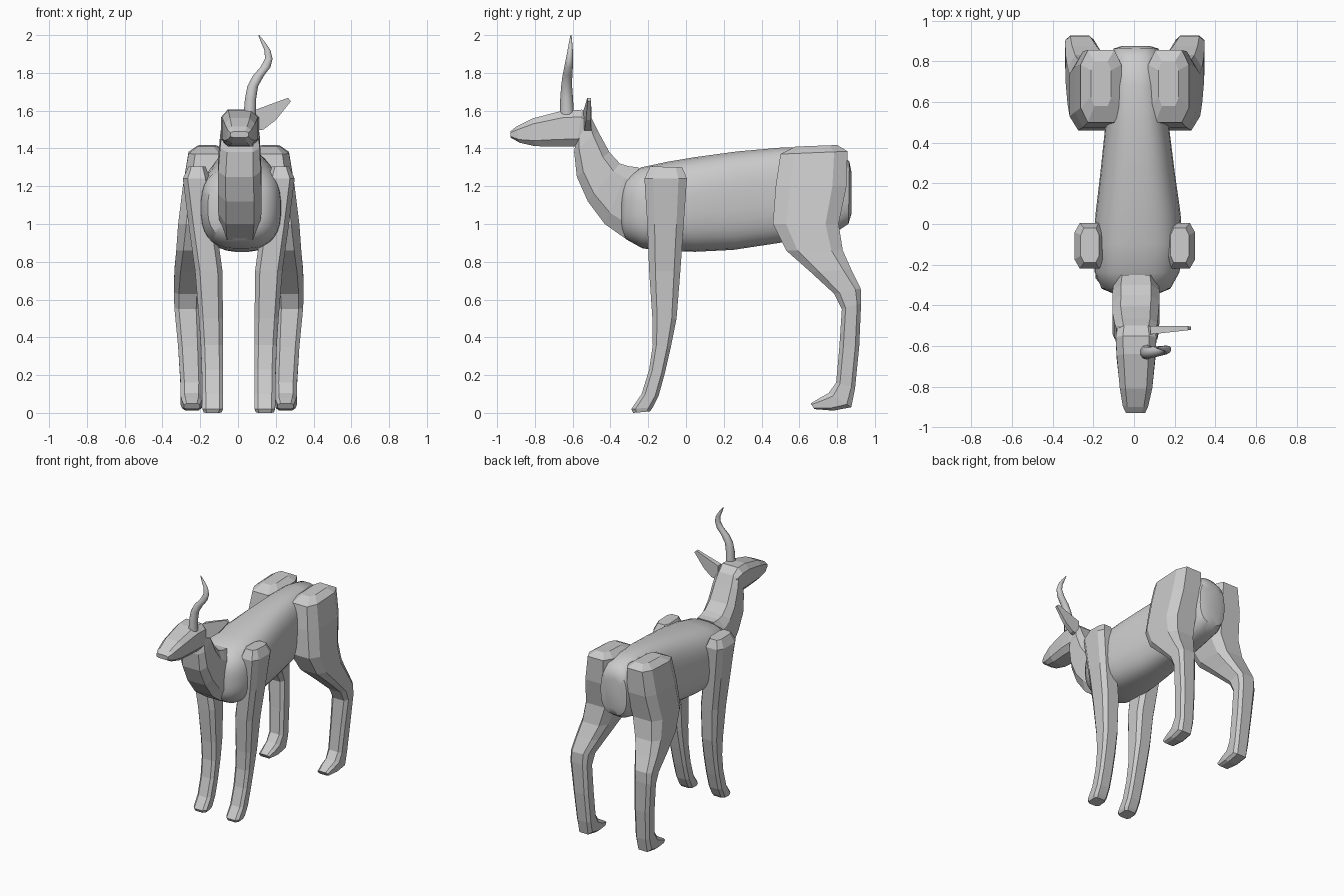
import bpy, bmesh, math

grey = bpy.data.materials.new("plain grey")
grey.diffuse_color = (0.6, 0.6, 0.6, 1)

# Cross-sections in unit coordinates
CHAMFER = [(1, .6), (.65, 1), (-.65, 1), (-1, .6), (-1, -.6), (-.65, -1), (.65, -1), (1, -.6)]


def rounded(n, power):
    pts = []
    for i in range(n):
        a = 2 * math.pi * (i + .5) / n
        c, s = math.cos(a), math.sin(a)
        pts.append((math.copysign(abs(c) ** (2 / power), c),
                    math.copysign(abs(s) ** (2 / power), s)))
    return pts


def finish(name, bm, smooth=None):
    bmesh.ops.recalc_face_normals(bm, faces=bm.faces)
    me = bpy.data.meshes.new(name)
    bm.to_mesh(me)
    bm.free()
    me.materials.append(grey)
    ob = bpy.data.objects.new(name, me)
    bpy.context.collection.objects.link(ob)
    if smooth:
        bpy.ops.object.select_all(action='DESELECT')
        ob.select_set(True)
        bpy.context.view_layer.objects.active = ob
        bpy.ops.object.shade_smooth_by_angle(angle=math.radians(smooth))
    return ob


def loft(name, rings, section=CHAMFER, smooth=None, mirror=False):
    """Each ring: x0, x1, then the two (y, z) points it spans in side view."""
    bm = bmesh.new()
    loops = []
    for x0, x1, ya, za, yb, zb in rings:
        loop = []
        for u, v in section:
            x = (x0 + x1) / 2 + u * (x1 - x0) / 2
            if mirror:
                x = 0.008 - x
            loop.append(bm.verts.new((x, (ya + yb) / 2 + v * (ya - yb) / 2,
                                      (za + zb) / 2 + v * (za - zb) / 2)))
        loops.append(loop)
    n = len(section)
    for a, b in zip(loops, loops[1:]):
        for i in range(n):
            j = (i + 1) % n
            bm.faces.new((a[i], a[j], b[j], b[i]))
    bm.faces.new(loops[0])
    bm.faces.new(loops[-1])
    return finish(name, bm, smooth)


# Body
loft("body", [
    (-.10, .12, -.34, 1.20, -.345, .97),
    (-.16, .18, -.315, 1.25, -.32, .92),
    (-.195, .225, -.24, 1.30, -.23, .87),
    (-.20, .24, -.10, 1.33, -.10, .855),
    (-.19, .23, .05, 1.355, .05, .852),
    (-.165, .20, .27, 1.385, .25, .862),
    (-.14, .17, .50, 1.405, .50, .90),
    (-.13, .15, .68, 1.405, .66, .93),
    (-.12, .14, .82, 1.38, .80, .96),
    (-.10, .12, .865, 1.33, .86, 1.0),
    (-.06, .08, .875, 1.28, .875, 1.05)], rounded(32, 2.7), 40)

# Neck
loft("neck", [
    (-.085, .105, -.58, 1.47, -.50, 1.56),
    (-.095, .115, -.592, 1.38, -.465, 1.49),
    (-.105, .12, -.578, 1.25, -.405, 1.38),
    (-.105, .125, -.52, 1.12, -.35, 1.32),
    (-.105, .125, -.43, 1.0, -.30, 1.305),
    (-.095, .115, -.31, .915, -.25, 1.30)])

# Head
loft("head", [
    (-.08, .10, -.50, 1.56, -.52, 1.45),
    (-.09, .11, -.55, 1.605, -.58, 1.41),
    (-.085, .105, -.64, 1.603, -.67, 1.41),
    (-.07, .09, -.81, 1.56, -.80, 1.412),
    (-.055, .07, -.90, 1.515, -.88, 1.43),
    (-.04, .055, -.93, 1.49, -.928, 1.457)])

# Legs, right and left
front = [
    (.18, .27, -.19, 1.305, -.02, 1.30),
    (.155, .30, -.22, 1.24, .005, 1.24),
    (.125, .27, -.205, 1.0, -.012, 1.0),
    (.09, .235, -.195, .75, -.03, .75),
    (.088, .215, -.178, .50, -.05, .50),
    (.087, .205, -.176, .36, -.08, .35),
    (.087, .20, -.195, .23, -.112, .21),
    (.087, .198, -.235, .10, -.145, .09),
    (.087, .197, -.29, .02, -.175, .03),
    (.095, .19, -.28, .0, -.19, .008)]
hind = [
    (.12, .22, .58, 1.41, .80, 1.418),
    (.07, .27, .50, 1.37, .855, 1.385),
    (.065, .30, .475, 1.20, .85, 1.20),
    (.08, .325, .46, 1.0, .808, 1.0),
    (.12, .335, .53, .86, .83, .86),
    (.16, .345, .66, .745, .875, .76),
    (.20, .347, .785, .63, .925, .66),
    (.205, .345, .825, .55, .927, .58),
    (.20, .325, .812, .35, .917, .35),
    (.195, .312, .795, .16, .895, .13),
    (.198, .312, .755, .105, .875, .03),
    (.20, .305, .71, .08, .78, .012),
    (.21, .295, .66, .05, .68, .02)]
for side, flip in (("right", False), ("left", True)):
    loft("front_leg_" + side, front, mirror=flip)
    loft("hind_leg_" + side, hind, mirror=flip)

# Single horn on the right: centre x, y, z, half x, half y
horn = [(.062, -.63, 1.58, .034, .037), (.066, -.632, 1.66, .031, .034),
        (.078, -.632, 1.73, .030, .029), (.108, -.628, 1.785, .031, .026),
        (.145, -.622, 1.83, .028, .023), (.163, -.617, 1.875, .021, .019),
        (.156, -.613, 1.92, .017, .014), (.134, -.611, 1.96, .012, .009),
        (.110, -.609, 2.0, .003, .003)]
loft("horn", [(x - a, x + a, y - b, z, y + b, z) for x, y, z, a, b in horn],
     rounded(10, 2), 50)

# Single flat ear on the right: thin tapered plate
bm = bmesh.new()
outline = [(.08, 1.49), (.08, 1.60), (.265, 1.668), (.28, 1.65), (.20, 1.55), (.135, 1.50)]
rows = []
for side in (-1, 1):
    rows.append([bm.verts.new((x, -.522 + .05 * (x - .08) + side * (.021 - .06 * (x - .08)), z))
                 for x, z in outline])
for row in rows:
    bm.faces.new(row)
for i in range(len(outline)):
    j = (i + 1) % len(outline)
    bm.faces.new((rows[0][i], rows[0][j], rows[1][j], rows[1][i]))
finish("ear", bm)
